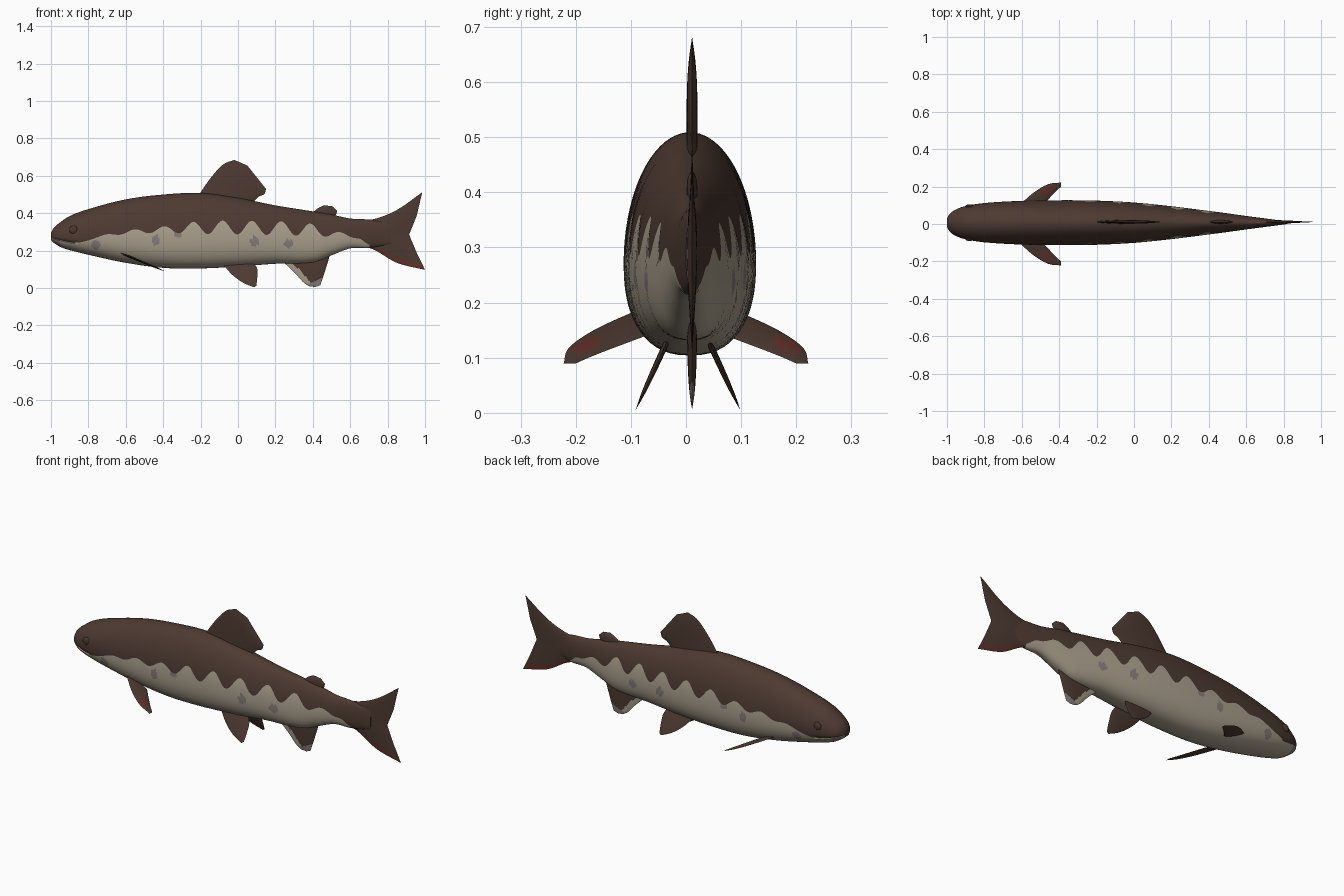
import bpy, bmesh, math
from math import sin, cos, pi

cube = bpy.data.objects.get("Cube")
if cube:
    bpy.data.objects.remove(cube)

BROWN, CREAM, GREY, RED = range(4)
MID_Y = 0.007


def material(name, colour):
    m = bpy.data.materials.new(name)
    m.use_nodes = True
    m.diffuse_color = (*colour, 1)
    bsdf = m.node_tree.nodes["Principled BSDF"]
    bsdf.inputs["Base Color"].default_value = (*colour, 1)
    bsdf.inputs["Roughness"].default_value = 0.8
    return m


MATS = [material("dark brown", (0.075, 0.042, 0.031)),
        material("belly cream", (0.40, 0.345, 0.265)),
        material("spot grey", (0.24, 0.205, 0.20)),
        material("fin red", (0.125, 0.032, 0.024))]


def finish(name, bm):
    bmesh.ops.remove_doubles(bm, verts=bm.verts, dist=0.00002)
    bmesh.ops.recalc_face_normals(bm, faces=bm.faces)
    mesh = bpy.data.meshes.new(name)
    bm.to_mesh(mesh)
    bm.free()
    for m in MATS:
        mesh.materials.append(m)
    obj = bpy.data.objects.new(name, mesh)
    bpy.context.collection.objects.link(obj)
    bpy.ops.object.select_all(action="DESELECT")
    obj.select_set(True)
    bpy.context.view_layer.objects.active = obj
    bpy.ops.object.shade_smooth_by_angle(angle=math.radians(50))
    return obj


def smooth_at(keys, x):
    """Smooth interpolation through rows of (x, value, value, ...)."""
    i = 0
    while i < len(keys) - 2 and x > keys[i + 1][0]:
        i += 1
    a, b = keys[i], keys[i + 1]
    before, after = keys[max(i - 1, 0)], keys[min(i + 2, len(keys) - 1)]
    d = b[0] - a[0]
    t = min(max((x - a[0]) / d, 0), 1)
    out = []
    for k in range(1, len(a)):
        ma = (b[k] - before[k]) / (b[0] - before[0]) * d
        mb = (after[k] - a[k]) / (after[0] - a[0]) * d
        out.append((2*t**3 - 3*t**2 + 1) * a[k] + (t**3 - 2*t**2 + t) * ma
                   + (3*t**2 - 2*t**3) * b[k] + (t**3 - t**2) * mb)
    return out


# Body stations: x, underside z, back z, half width
STATIONS = [(-1, .255, .295, .022), (-.985, .242, .322, .048), (-.95, .22, .352, .072),
            (-.9, .203, .385, .089), (-.8, .178, .422, .105), (-.6, .135, .474, .117),
            (-.4, .108, .5, .12), (-.2, .105, .508, .118), (0, .115, .482, .108),
            (.2, .13, .442, .088), (.4, .138, .41, .063), (.5, .175, .393, .05),
            (.6, .212, .372, .036), (.7, .215, .366, .023), (.82, .235, .345, .007)]
# Mean height of the line between back and belly, and its wave size
EDGE = [(-1, .268, 0), (-.86, .243, 0), (-.75, .272, .004), (-.6, .298, .01),
        (-.4, .312, .018), (-.2, .323, .034), (.1, .322, .037), (.38, .312, .034),
        (.52, .288, .016), (.64, .272, .008), (.7, .232, 0), (.82, .237, 0)]
SPOTS = [(-.44, .255), (-.32, .3), (.09, .25), (.27, .24), (-.76, .23)]


def ring(x, rows):
    low, high, width = smooth_at(STATIONS, x)
    mean, wave = smooth_at(EDGE, x)
    edge = max(mean + wave * cos(2 * pi * (x + .24) / .157), low + .002)
    c = low + .42 * (high - low)
    half = lambda up: high - c if up else c - low
    mid = math.asin(max(-1, min(1, (edge - c) / half(edge > c))))
    side = []
    for j in range(2 * rows + 1):
        t = j / rows
        a = -pi/2 + t * (mid + pi/2) if t <= 1 else mid + (t - 1) * (pi/2 - mid)
        s, p = sin(a), 2.4 if a < 0 else 2
        y = width * max(0, 1 - abs(s) ** p) ** (1 / p)
        if j == rows and x < -.86:      # mouth groove
            y *= .93
        side.append((y, c + half(a > 0) * s))
    pts = [(x, MID_Y + y, z) for y, z in side]
    return pts + [(x, MID_Y - y, z) for y, z in side[-2:0:-1]]


def build_body(rows=16, steps=230):
    bm = bmesh.new()
    xs = [-1 + 1.82 * (i / steps) ** 1.15 for i in range(steps + 1)]
    rings = [[bm.verts.new(p) for p in ring(x, rows)] for x in xs]
    n = len(rings[0])
    for a, b in zip(rings, rings[1:]):
        for j in range(n):
            k = (j + 1) % n
            f = bm.faces.new((a[j], a[k], b[k], b[j]))
            c = f.calc_center_median()
            if (j < rows or j >= n - rows) and c.x < .7:
                spot = any(math.hypot(c.x - sx, c.z - sz) < .024 for sx, sz in SPOTS)
                f.material_index = GREY if spot or c.x < -.95 else CREAM
    bm.faces.new(rings[0])
    bm.faces.new(rings[-1])
    finish("body", bm)


def fin(name, curves, thick, place, rule=lambda u, v, s: BROWN, nu=36, nv=24):
    """Loft a thin fin across curves that each run from root to tip."""
    keyed = [[(i / (len(c) - 1), *p) for i, p in enumerate(c)] for c in curves]
    bm = bmesh.new()
    for s in (-1, 1):
        grid = []
        for i in range(nu + 1):
            u = i / nu
            pts = [smooth_at(k, u) for k in keyed]
            row = []
            for j in range(nv + 1):
                v = j / nv
                g = v * (len(pts) - 1)
                k = min(int(g), len(pts) - 2)
                p, q = (pts[k][m] + (pts[k+1][m] - pts[k][m]) * (g - k) for m in (0, 1))
                off = s * thick / 2 * max(0, sin(pi * v)) ** .6 * (1 - u ** 3)
                row.append(bm.verts.new(place(p, q, off)))
            grid.append(row)
        for i in range(nu):
            for j in range(nv):
                f = bm.faces.new((grid[i][j], grid[i+1][j], grid[i+1][j+1], grid[i][j+1]))
                f.material_index = rule((i + .5) / nu, (j + .5) / nv, s)
    finish(name, bm)


def upright(x, z, off):
    return (x, .011 + off, z)


build_body()

# Fins on the centre line
fin("dorsal_fin", [[(-.215, .49), (-.145, .59), (-.08, .66), (-.02, .685)],
                   [(-.06, .47), (0, .57), (.03, .62), (.05, .655)],
                   [(.07, .45), (.11, .488), (.14, .502), (.15, .53)]], .02, upright)
fin("adipose_fin", [[(.39, .395), (.425, .425), (.46, .443)],
                    [(.45, .385), (.48, .42), (.505, .437)],
                    [(.51, .375), (.525, .395), (.53, .413)]], .02, upright)
fin("tail_fin", [[(.62, .36), (.73, .37), (.85, .418), (.985, .512)],
                 [(.62, .33), (.72, .335), (.84, .36), (.955, .385)],
                 [(.62, .29), (.72, .29), (.82, .288), (.915, .285)],
                 [(.62, .26), (.72, .25), (.84, .215), (.955, .19)],
                 [(.62, .225), (.72, .208), (.85, .135), (1, .097)]], .022, upright,
    lambda u, v, s: RED if v > .9 and u > .25 else BROWN)
fin("anal_fin", [[(.23, .15), (.3, .085), (.35, .03), (.385, .008)],
                 [(.36, .2), (.4, .12), (.41, .06), (.415, .006)],
                 [(.46, .22), (.49, .185), (.465, .09), (.44, .015)]], .018, upright,
    lambda u, v, s: GREY if u > .8 else CREAM if v < .13 + .2 * u * u else BROWN)

# Paired fins
for side, label in ((1, "left"), (-1, "right")):
    fin(label + "_pelvic_fin",
        [[(-.09, .14), (-.035, .075), (.025, .03), (.085, .004)],
         [(.06, .16), (.1, .11), (.103, .06), (.098, .012)]], .012,
        lambda x, z, off: (x, MID_Y / 2 + side * (.04 + .055 * (.125 - z) / .12) + off, z))
    fin(label + "_pectoral_fin",
        [[(-.63, .085), (-.54, .165), (-.46, .212), (-.39, .222)],
         [(-.51, .075), (-.46, .13), (-.42, .172), (-.39, .2)]], .012,
        lambda x, y, off: (x, side * y, .186 - .41 * (x + .625) + off),
        lambda u, v, s: RED if s > 0 and math.hypot((u - .58) / .2, (v - .45) / .33) < 1
        else BROWN)

# Eyes, set almost flush in the sides of the head
for side, label in ((1, "left"), (-1, "right")):
    bm = bmesh.new()
    bmesh.ops.create_uvsphere(bm, u_segments=24, v_segments=12, radius=.022)
    for v in bm.verts:
        v.co.y *= .4
        v.co += type(v.co)((-.88, MID_Y + side * .089, .312))
    finish(label + "_eye", bm)
